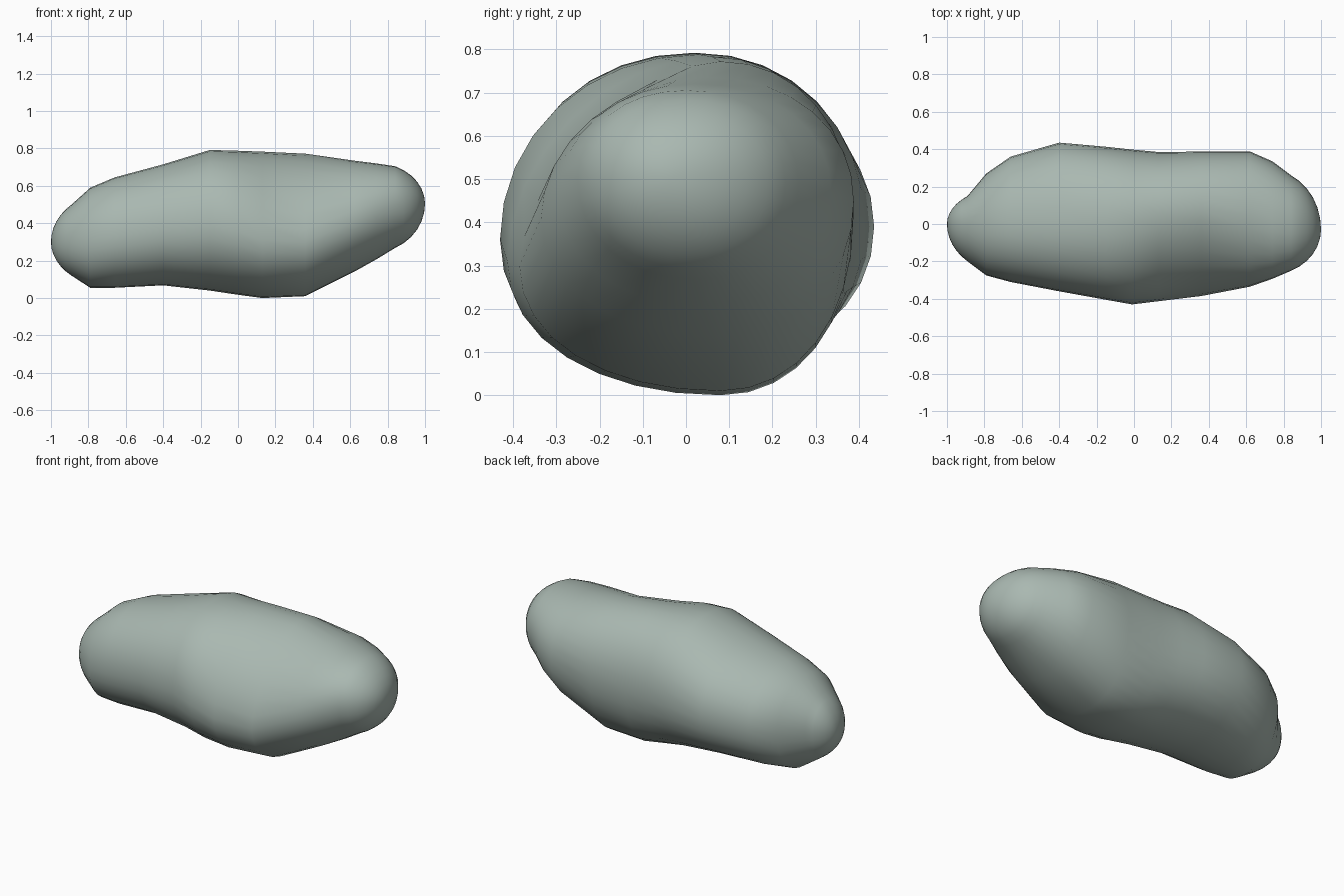
import bpy, bmesh
from math import sin, cos, pi, exp, radians
from mathutils import Vector

if "Cube" in bpy.data.objects:
    bpy.data.objects.remove(bpy.data.objects["Cube"])

SIDES = 32
CAP_STEPS = 6

# Key sections: x, then (y, z) of the top, front, bottom and back extremes
SECTIONS = [
    (-0.89, (0, 0.50), (-0.20, 0.30), (-0.02, 0.12), (0.15, 0.33)),
    (-0.79, (0, 0.59), (-0.275, 0.31), (0, 0.055), (0.27, 0.34)),
    (-0.66, (0, 0.645), (-0.31, 0.33), (0, 0.055), (0.36, 0.36)),
    (-0.40, (0, 0.715), (-0.36, 0.37), (0.02, 0.068), (0.435, 0.39)),
    (-0.15, (0.02, 0.792), (-0.405, 0.39), (0.03, 0.04), (0.413, 0.39)),
    (-0.01, (0.03, 0.788), (-0.43, 0.36), (0.05, 0.019), (0.398, 0.39)),
    (0.13, (0.06, 0.783), (-0.413, 0.31), (0.08, 0), (0.385, 0.39)),
    (0.36, (0.08, 0.772), (-0.385, 0.30), (0.08, 0.01), (0.387, 0.41)),
    (0.62, (0.05, 0.735), (-0.335, 0.41), (0.06, 0.14), (0.388, 0.45)),
    (0.74, (0.02, 0.72), (-0.293, 0.46), (0.04, 0.207), (0.335, 0.47)),
    (0.84, (0, 0.705), (-0.25, 0.50), (0.02, 0.268), (0.26, 0.49)),
]


def section(x, top, front, bottom, back):
    """Closed ring of four quarter arcs joining the four extreme points."""
    scoop = 0.25 * exp(-((x - 0.35) / 0.25) ** 2)
    ring = []
    for i in range(SIDES):
        a = 2 * pi * i / SIDES
        c, s = cos(a), sin(a)
        crown = top if c >= 0 else bottom
        side = front if s >= 0 else back
        # The upper front is flattened right of the middle
        power = 0.95 + (scoop if c >= 0 and s >= 0 else 0)
        y = crown[0] + (side[0] - crown[0]) * abs(s) ** power
        z = side[1] + (crown[1] - side[1]) * abs(c) ** power
        ring.append(Vector((x, y, z)))
    return ring


def cap(ring, tip, start):
    """Rings that shrink the end section to its tip along part of an arc."""
    result = []
    for k in range(1, CAP_STEPS):
        a = start + (pi / 2 - start) * k / CAP_STEPS
        t = (sin(a) - sin(start)) / (1 - sin(start))
        x = ring[0].x + (tip.x - ring[0].x) * t
        shrunk = [tip + (p - tip) * cos(a) / cos(start) for p in ring]
        result.append([Vector((x, p.y, p.z)) for p in shrunk])
    return result


# Body with a rounded cap at each end
left_tip, right_tip = Vector((-1, 0, 0.3)), Vector((1, -0.03, 0.505))
body = [section(*s) for s in SECTIONS]
profiles = (cap(body[0], left_tip, radians(42))[::-1] + body
            + cap(body[-1], right_tip, radians(25)))

bm = bmesh.new()
rings = [[bm.verts.new(p) for p in ring] for ring in profiles]
for a, b in zip(rings, rings[1:]):
    for i in range(SIDES):
        j = (i + 1) % SIDES
        bm.faces.new((a[i], a[j], b[j], b[i]))
for ring, tip in ((rings[0], left_tip), (rings[-1], right_tip)):
    pole = bm.verts.new(tip)
    for i in range(SIDES):
        bm.faces.new((ring[i], ring[(i + 1) % SIDES], pole))
bmesh.ops.recalc_face_normals(bm, faces=bm.faces)

# Smooth shaded rock in grey green
mesh = bpy.data.meshes.new("rock")
bm.to_mesh(mesh)
bm.free()
mesh.shade_smooth()
stone = bpy.data.materials.new("stone")
stone.diffuse_color = (0.40, 0.48, 0.44, 1)
stone.use_nodes = True
stone.node_tree.nodes["Principled BSDF"].inputs["Base Color"].default_value = stone.diffuse_color
mesh.materials.append(stone)
rock = bpy.data.objects.new("rock", mesh)
bpy.context.collection.objects.link(rock)
